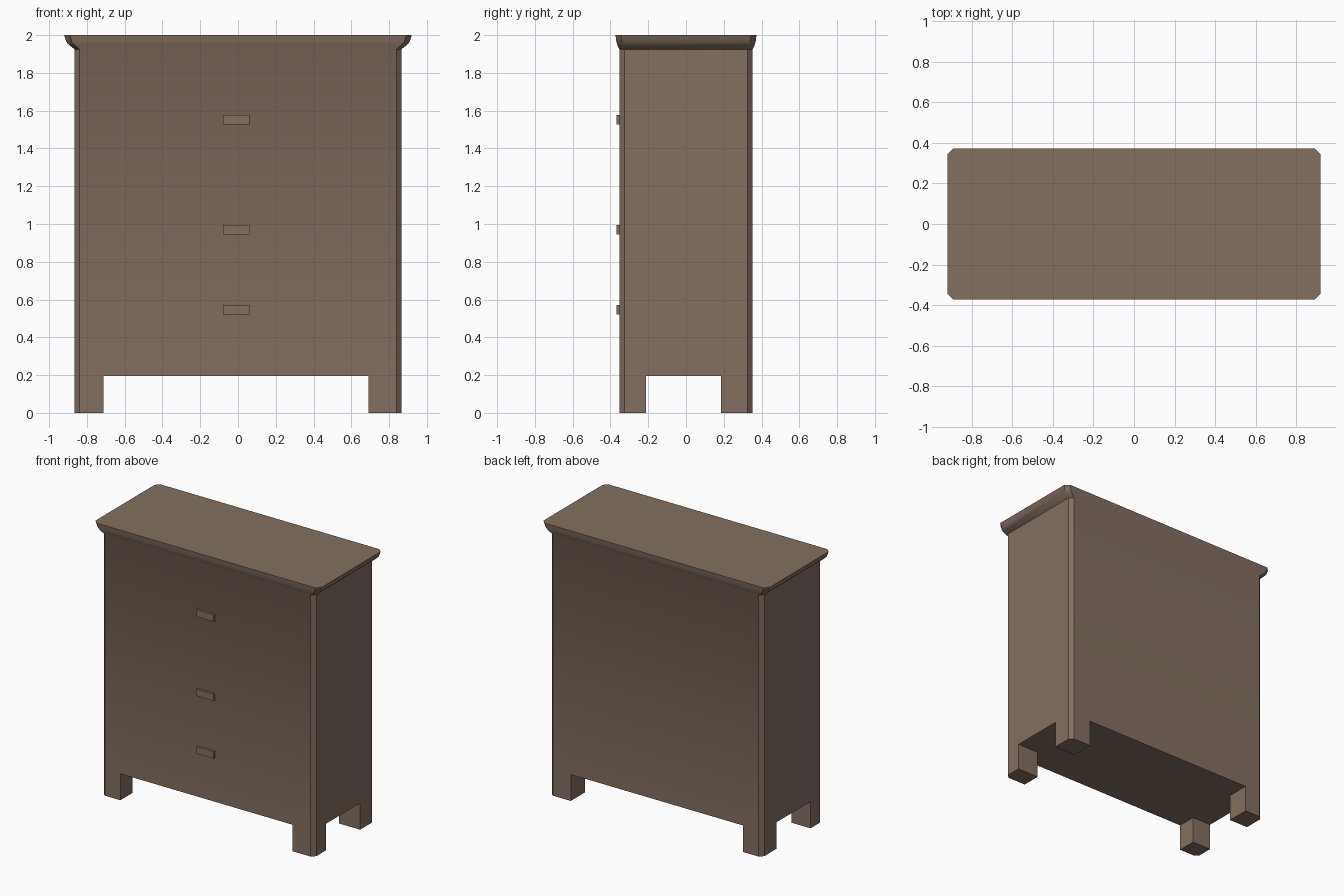
import bpy, bmesh, math

if "Cube" in bpy.data.objects:
    bpy.data.objects.remove(bpy.data.objects["Cube"])

wood = bpy.data.materials.new("brown wood")
wood.diffuse_color = (0.23, 0.16, 0.118, 1)
wood.use_nodes = True
wood.node_tree.nodes["Principled BSDF"].inputs["Base Color"].default_value = wood.diffuse_color

HX, HY, CH = 0.865, 0.352, 0.027   # half width, half depth, corner chamfer
LEG_H = 0.195


def finish(name, bm):
    bmesh.ops.recalc_face_normals(bm, faces=bm.faces)
    me = bpy.data.meshes.new(name)
    bm.to_mesh(me)
    bm.free()
    ob = bpy.data.objects.new(name, me)
    bpy.context.collection.objects.link(ob)
    me.materials.append(wood)
    return ob


def loft(name, rings):
    """Skin a stack of equal-length (points, z) outlines and cap both ends."""
    bm = bmesh.new()
    loops = [[bm.verts.new((x, y, z)) for x, y in pts] for pts, z in rings]
    n = len(loops[0])
    for a, b in zip(loops, loops[1:]):
        for i in range(n):
            j = (i + 1) % n
            bm.faces.new((a[i], a[j], b[j], b[i]))
    bm.faces.new(loops[0])
    bm.faces.new(loops[-1])
    return finish(name, bm)


def outline(hx, hy, c):
    """Rectangle with chamfered corners."""
    return [(hx - c, -hy), (hx, -hy + c), (hx, hy - c), (hx - c, hy),
            (-hx + c, hy), (-hx, hy - c), (-hx, -hy + c), (-hx + c, -hy)]


# Cabinet body flaring into the curved cornice
rings = [(outline(HX, HY, CH), LEG_H)]
for z, t in ((1.925, 0.0), (1.945, 0.48), (1.965, 0.8), (2.0, 1.0)):
    rings.append((outline(HX + 0.055 * t, HY + 0.021 * t, CH + 0.002 * t), z))
body = loft("cabinet_body", rings)
bpy.context.view_layer.objects.active = body
body.select_set(True)
bpy.ops.object.shade_smooth_by_angle(angle=math.radians(30))

# Legs: flush with the body, chamfered on the outer corner
for side, sx, ix in (("left", -1, 0.712), ("right", 1, 0.692)):
    for end, sy, iy in (("front", -1, 0.212), ("back", 1, 0.185)):
        pts = [(ix, iy), (HX, iy), (HX, HY - CH), (HX - CH, HY), (ix, HY)]
        pts = [(sx * x, sy * y) for x, y in pts]
        loft(f"{end}_{side}_leg", [(pts, 0.0), (pts, LEG_H)])

# Drawer handles
for i, z in enumerate((0.545, 0.969, 1.552)):
    pts = [(-0.079, -0.369), (0.06, -0.369), (0.06, -HY), (-0.079, -HY)]
    loft(f"drawer_handle_{i + 1}", [(pts, z - 0.025), (pts, z + 0.025)])
